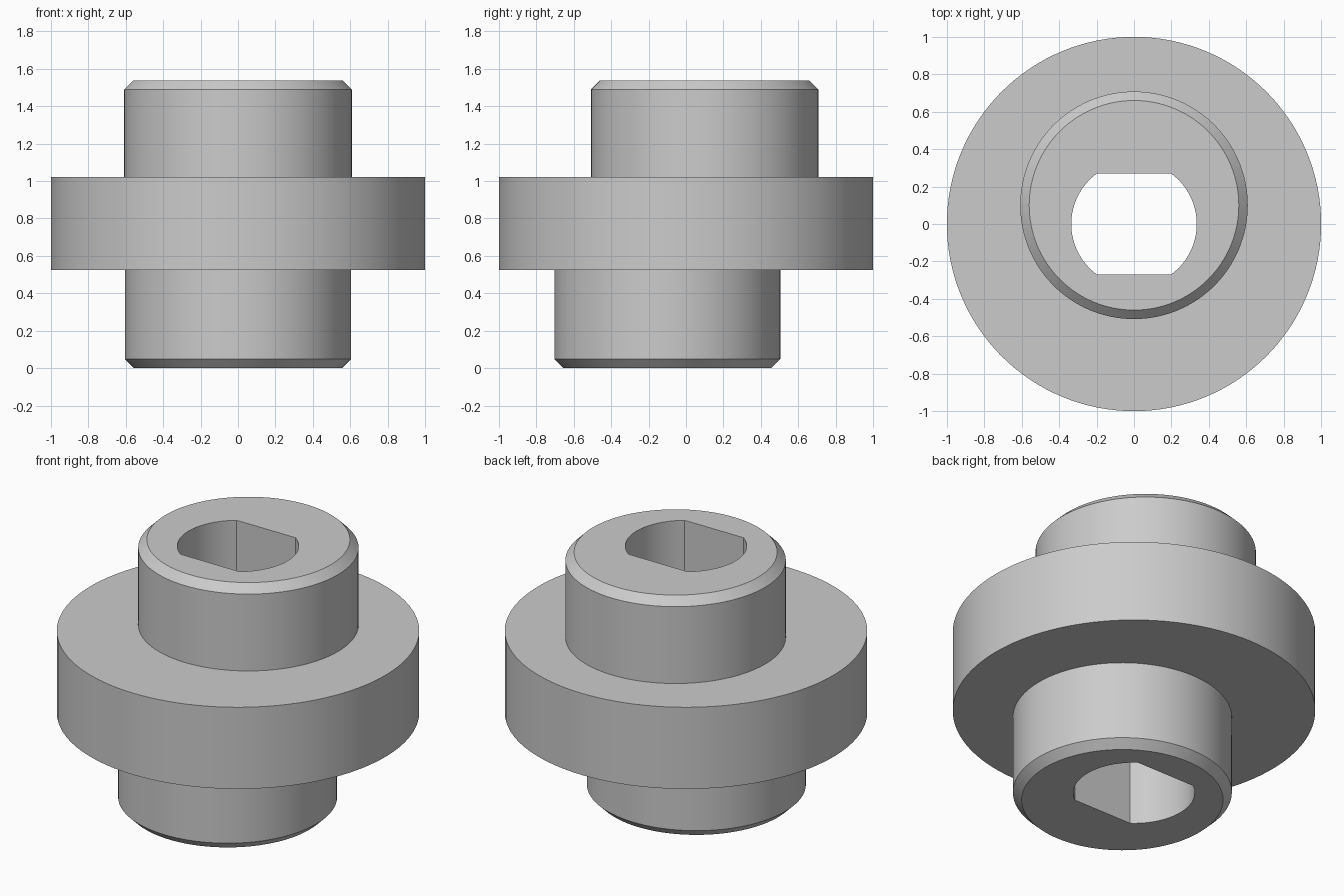
import bpy
import bmesh
import math

SEGMENTS = 128
FLAT_ANGLE = math.asin(0.27 / 0.335)

if "Cube" in bpy.data.objects:
    bpy.data.objects.remove(bpy.data.objects["Cube"], do_unlink=True)

steel = bpy.data.materials.new("grey_steel")
steel.use_nodes = True
colour = (0.6, 0.6, 0.6, 1)
steel.diffuse_color = colour
steel.node_tree.nodes["Principled BSDF"].inputs["Base Color"].default_value = colour


def circle(radius, y=0):
    step = math.tau / SEGMENTS
    return [(radius * math.cos(i * step), y + radius * math.sin(i * step))
            for i in range(SEGMENTS)]


def loft(name, sections):
    """Closed solid through a list of (outline, height) sections."""
    bm = bmesh.new()
    rings = [[bm.verts.new((x, y, z)) for x, y in outline] for outline, z in sections]
    for low, high in zip(rings, rings[1:]):
        n = len(low)
        for i in range(n):
            j = (i + 1) % n
            bm.faces.new((low[i], low[j], high[j], high[i]))
    bm.faces.new(rings[0][::-1])
    bm.faces.new(rings[-1])
    mesh = bpy.data.meshes.new(name)
    bm.to_mesh(mesh)
    bm.free()
    mesh.materials.append(steel)
    obj = bpy.data.objects.new(name, mesh)
    bpy.context.collection.objects.link(obj)
    return obj


# Wide central flange
body = loft("eccentric_bushing", [(circle(1), 0.525), (circle(1), 1.022)])

# Offset bosses with chamfered ends, sunk into the flange
upper = loft("upper_boss", [(circle(0.608, 0.1), 0.8), (circle(0.608, 0.1), 1.49),
                            (circle(0.56, 0.1), 1.538)])
lower = loft("lower_boss", [(circle(0.556, -0.1), 0), (circle(0.604, -0.1), 0.048),
                            (circle(0.604, -0.1), 0.7)])

# Through bore with two flats
arc = [-FLAT_ANGLE + 2 * FLAT_ANGLE * i / 32 for i in range(33)]
bore_outline = [(0.335 * math.cos(a + turn), 0.335 * math.sin(a + turn))
                for turn in (0, math.pi) for a in arc]
bore = loft("bore_cutter", [(bore_outline, -0.2), (bore_outline, 1.8)])

# Join the bosses and cut the bore
bpy.context.view_layer.objects.active = body
for tool, operation in ((upper, "UNION"), (lower, "UNION"), (bore, "DIFFERENCE")):
    tool.hide_render = True
    mod = body.modifiers.new(tool.name, "BOOLEAN")
    mod.operation = operation
    mod.solver = "EXACT"
    mod.object = tool
    bpy.ops.object.modifier_apply(modifier=mod.name)
    bpy.data.objects.remove(tool, do_unlink=True)

bpy.ops.object.select_all(action="DESELECT")
body.select_set(True)
bpy.ops.object.shade_smooth_by_angle(angle=math.radians(25))
